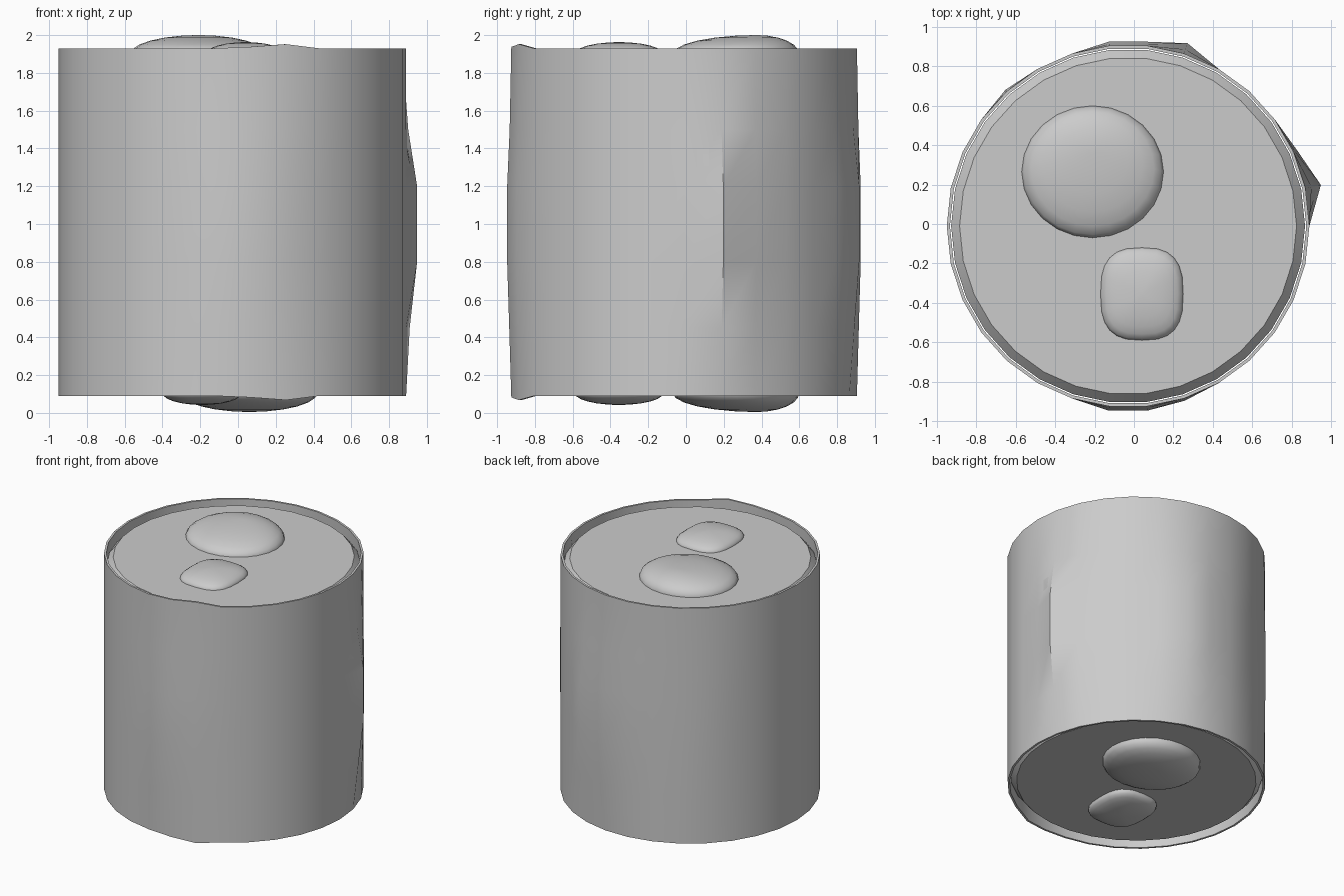
import bpy, bmesh, math

if "Cube" in bpy.data.objects:
    bpy.data.objects.remove(bpy.data.objects["Cube"])

CX, CY, R, SEG = -0.03, -0.01, 0.92, 30


def finish(name, rings, mode, angle=35):
    """Loft closed rings of points; mode 'tube' joins last to first, 'caps' fills both ends."""
    bm = bmesh.new()
    loops = [[bm.verts.new(p) for p in ring] for ring in rings]
    pairs = list(zip(loops, loops[1:]))
    if mode == 'tube':
        pairs.append((loops[-1], loops[0]))
    for a, b in pairs:
        n = len(a)
        for i in range(n):
            j = (i + 1) % n
            bm.faces.new((a[i], a[j], b[j], b[i]))
    if mode == 'caps':
        bm.faces.new(loops[0])
        bm.faces.new(loops[-1])
    bmesh.ops.recalc_face_normals(bm, faces=bm.faces)
    mesh = bpy.data.meshes.new(name)
    bm.to_mesh(mesh)
    bm.free()
    ob = bpy.data.objects.new(name, mesh)
    bpy.context.collection.objects.link(ob)
    bpy.ops.object.select_all(action='DESELECT')
    ob.select_set(True)
    bpy.context.view_layer.objects.active = ob
    bpy.ops.object.shade_smooth_by_angle(angle=math.radians(angle))
    return ob


# Outward bulges of the wrapper, by column (12 degrees each): flap edge, back, front
BULGE = {1: 0.08, 2: 0.02, 6: 0.055, 7: 0.02, 8: 0.02, 11: 0.01,
         22: 0.022, 23: 0.022, 24: 0.012}
CORNER = 24  # column where the sheet corner sticks out


def wall_ring(r, z, amount):
    pts = []
    for i in range(SEG):
        a = math.tau * i / SEG
        rr = r + BULGE.get(i, 0) * amount
        dz = 0.022 if i == CORNER else 0.008 if i == CORNER - 1 else 0
        if 0.2 < z < 1.8:
            dz = 0
        pts.append((CX + rr * math.cos(a), CY + rr * math.sin(a),
                    z + (dz if z > 1 else -dz)))
    return pts


# Wrapper: thin rolled sheet with slightly bulging middle
levels = [(0.09, 0), (0.45, 0.5), (0.8, 1), (1.2, 1), (1.5, 0.4), (1.93, 0)]
outer = [wall_ring(R, z, k) for z, k in levels]
inner = [wall_ring(R - 0.016, z, k) for z, k in reversed(levels)]
finish('wrapper', outer + inner, 'tube')

# Rice core: bevelled plug recessed a little below the rim
core = []
for r, z in [(0.855, 0.12), (0.898, 0.17), (0.898, 1.85), (0.855, 1.90)]:
    core.append([(CX + r * math.cos(math.tau * i / SEG),
                  CY + r * math.sin(math.tau * i / SEG), z) for i in range(SEG)])
finish('rice_core', core, 'caps', 25)


def filling(name, cx, cy, rx, ry, height, power, shift, bottom):
    """Domed end of a filling; the bottom one is mirrored in x and z."""
    n, rings = 24, []
    for s, z in [(1, -0.05)] + [(math.cos(math.radians(d)), math.sin(math.radians(d)) * height)
                                for d in (0, 15, 30, 45, 60, 75, 87)]:
        ring = []
        for i in range(n):
            c, q = math.cos(math.tau * i / n), math.sin(math.tau * i / n)
            x = cx + s * rx * math.copysign(abs(c) ** (2 / power), c)
            y = cy + (1 - s) * shift + s * ry * math.copysign(abs(q) ** (2 / power), q)
            zz = 1.90 + z
            ring.append((-0.15 - x, y, 2.0 - zz + 0.005) if bottom else (x, y, zz))
        rings.append(ring)
    finish(name, rings, 'caps', 60)


# Two fillings showing at both ends
for end, low in (('top', False), ('bottom', True)):
    filling('large_filling_' + end, -0.21, 0.265, 0.36, 0.335, 0.1, 2.0, 0.11, low)
    filling('small_filling_' + end, 0.04, -0.355, 0.21, 0.235, 0.063, 2.8, 0.0, low)
